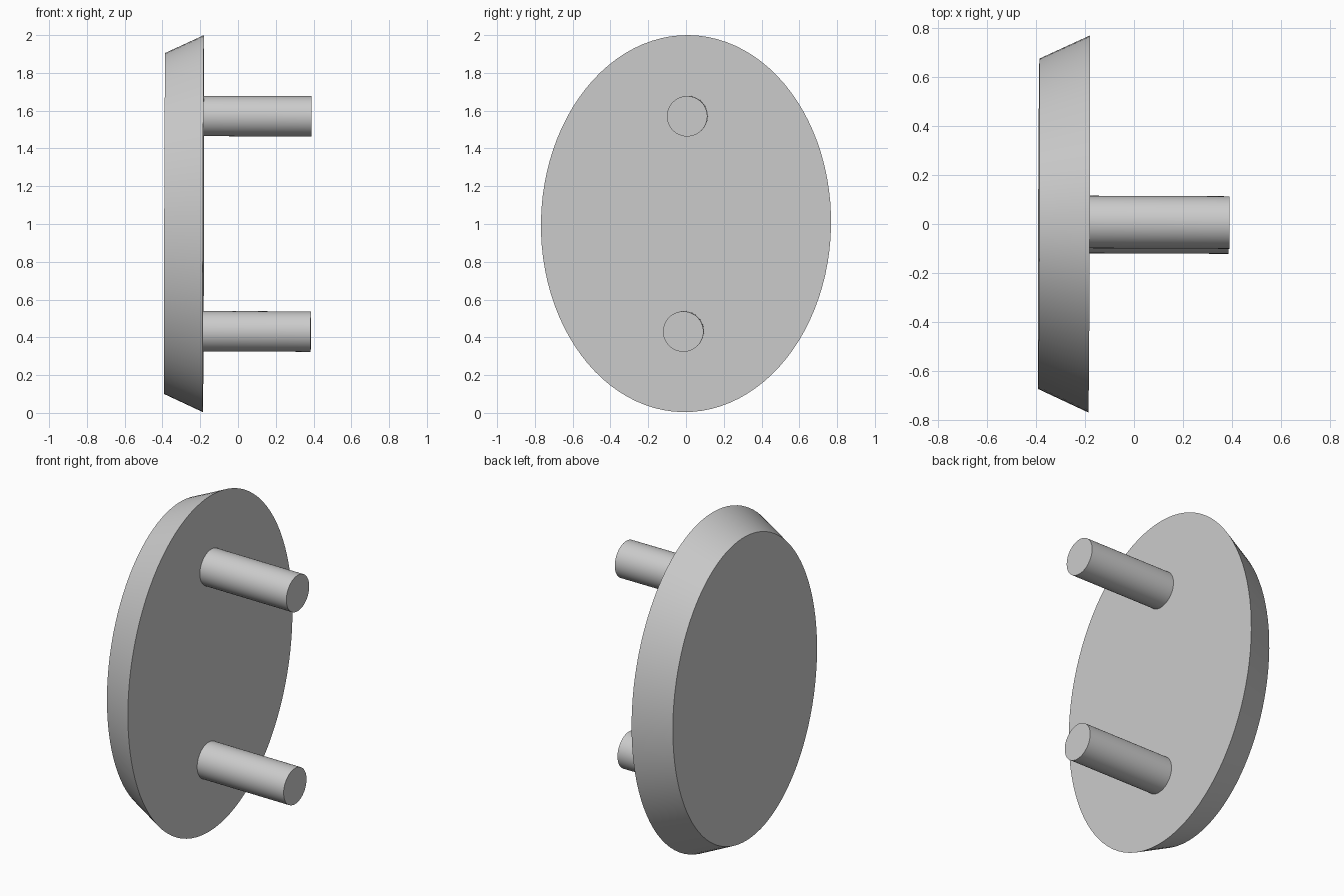
import bpy
import math
from mathutils import Matrix, Euler

cube = bpy.data.objects.get("Cube")
if cube:
    bpy.data.objects.remove(cube, do_unlink=True)

# Single plain grey
grey = bpy.data.materials.new("plain grey")
grey.use_nodes = True
colour = (0.6, 0.6, 0.6, 1)
grey.diffuse_color = colour
grey.node_tree.nodes["Principled BSDF"].inputs["Base Color"].default_value = colour

# The whole piece leans very slightly off its axes
lean = Matrix.Translation((-0.183, 0, 1.002)) @ Euler((-0.018, 0.003, -0.004)).to_matrix().to_4x4()


def finish(obj, name):
    obj.name = name
    obj.data.materials.append(grey)
    obj.data.transform(lean)
    bpy.ops.object.shade_smooth_by_angle(angle=math.radians(30))


# Oval plate: wide flat face at x = 0, bevelled in to a smaller face at -x
bpy.ops.mesh.primitive_cylinder_add(vertices=96, radius=1, depth=1)
plate = bpy.context.object
for v in plate.data.vertices:
    wide = v.co.z > 0
    half_y, half_z = (0.768, 0.998) if wide else (0.673, 0.903)
    v.co = (0 if wide else -0.205, v.co.x * half_y, v.co.y * half_z)
finish(plate, "oval_plate")

# Two round pegs standing out of the wide face
for name, height in (("upper_peg", 0.57), ("lower_peg", -0.57)):
    bpy.ops.mesh.primitive_cylinder_add(vertices=48, radius=0.107, depth=0.57)
    peg = bpy.context.object
    peg.data.transform(Matrix.Translation((0.285, -0.002, height)) @ Matrix.Rotation(math.pi / 2, 4, 'Y'))
    finish(peg, name)
